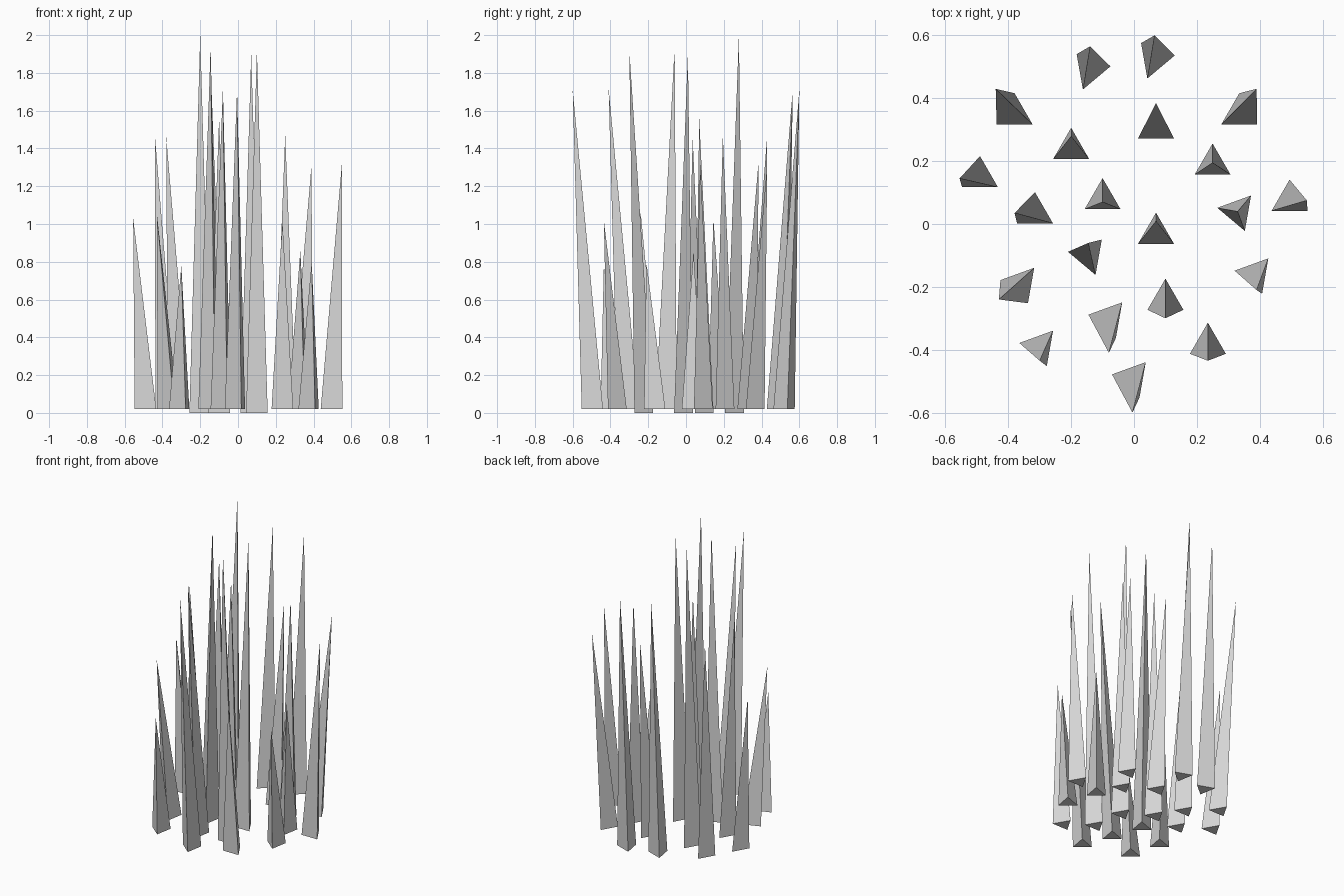
import bpy
import bmesh
from math import cos, sin, radians
from mathutils import Vector

default_cube = bpy.data.objects.get("Cube")
if default_cube:
    bpy.data.objects.remove(default_cube, do_unlink=True)

# One plain grey for every blade
GREY = (.68, .68, .68, 1)
grey = bpy.data.materials.new("plain_grey")
grey.use_nodes = True
grey.diffuse_color = GREY
grey.node_tree.nodes["Principled BSDF"].inputs["Base Color"].default_value = GREY

BLADE_RADIUS = .066


def add_blade(name, root, twist, tip):
    """Tall three-sided spike: a flat triangular foot drawn up to a leaning tip."""
    mesh_builder = bmesh.new()
    foot = []
    for corner in range(3):
        angle = radians(twist + corner * 120)
        offset = Vector((cos(angle), sin(angle), 0)) * BLADE_RADIUS
        foot.append(mesh_builder.verts.new(root + offset))
    point = mesh_builder.verts.new(tip)
    mesh_builder.faces.new(reversed(foot))
    for corner in range(3):
        following = foot[(corner + 1) % 3]
        mesh_builder.faces.new((foot[corner], following, point))
    mesh_builder.normal_update()
    mesh = bpy.data.meshes.new(name)
    mesh_builder.to_mesh(mesh)
    mesh_builder.free()
    mesh.materials.append(grey)
    blade = bpy.data.objects.new(name, mesh)
    bpy.context.scene.collection.objects.link(blade)
    return blade


def add_clump(name, twist, ground, blades):
    """Blades that share a twist and ground height: root x, y, then tip x, y, z."""
    for number, (x, y, tip_x, tip_y, tip_z) in enumerate(blades, start=1):
        root = Vector((x, y, ground))
        tip = Vector((tip_x, tip_y, tip_z))
        add_blade(f"{name}_{number}", root, twist, tip)


# Tall blades in the middle, standing lowest
add_clump("center_blade", 90, 0, [
    (-.2, .24, -.2, .28, 2),
    (-.1, .08, -.1, .07, 1.56),
    (.07, -.03, .07, .01, 1.9),
    (.1, -.24, .1, -.3, 1.92),
])

# Blades around the sides
add_clump("side_blade", 90, .02, [
    (-.38, .35, -.44, .43, 1.47),
    (.335, .35, .39, .43, 1.32),
    (.07, .305, .07, .385, 1.34),
    (.25, .19, .25, .195, 1.47),
    (-.49, .15, -.555, .145, 1.03),
    (-.315, .035, -.38, .035, 1.46),
    (.495, .075, .55, .075, 1.32),
    (.235, -.38, .235, -.435, 1.02),
])

# Pair at the back
add_clump("back_blade", 10, .02, [
    (-.14, .49, -.14, .565, 1.71),
    (.065, .525, .065, .6, 1.71),
])

# Turned blades towards the front
add_clump("front_blade", 50, .02, [
    (-.145, -.1, -.145, -.06, 1.94),
    (.33, .04, .33, .04, .86),
    (-.36, -.19, -.43, -.24, 1.06),
    (.385, -.16, .39, -.21, .8),
    (-.3, -.39, -.3, -.435, .78),
    (-.08, -.3, -.08, -.41, 1.72),
    (-.005, -.49, -.005, -.6, 1.71),
])
